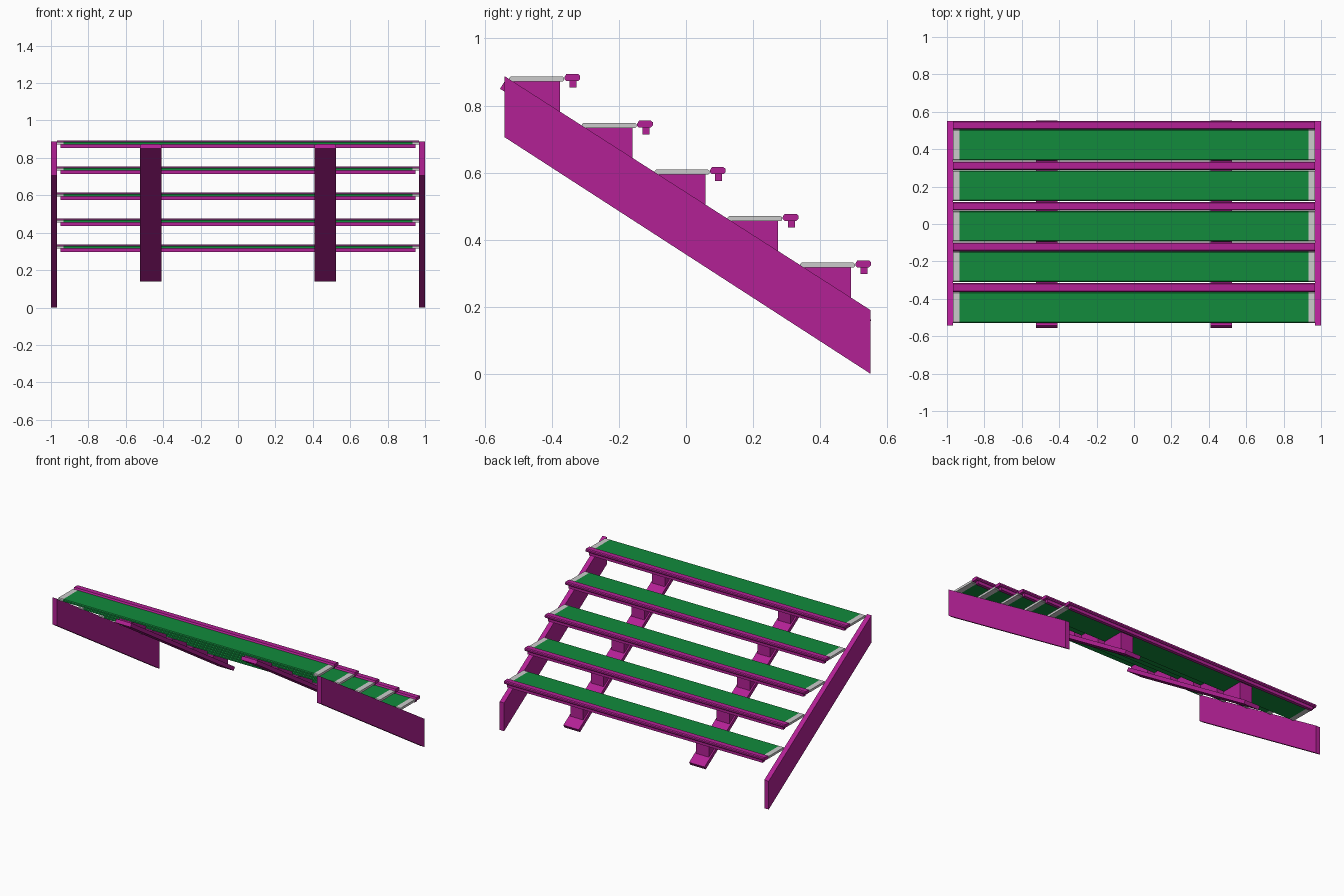
import bpy, bmesh

if "Cube" in bpy.data.objects:
    bpy.data.objects.remove(bpy.data.objects["Cube"])

def material(name, rgb):
    m = bpy.data.materials.new(name)
    m.diffuse_color = (*rgb, 1)
    m.use_nodes = True
    m.node_tree.nodes["Principled BSDF"].inputs["Base Color"].default_value = m.diffuse_color
    return m

MAGENTA = material("painted_magenta", (0.45, 0.015, 0.3))
GREEN = material("green_tread", (0.006, 0.26, 0.045))

def extrude(name, profile, x0, x1, mat=None):
    """Extrude a (y, z) outline from x0 to x1."""
    bm = bmesh.new()
    face = bm.faces.new([bm.verts.new((x0, y, z)) for y, z in profile])
    res = bmesh.ops.extrude_face_region(bm, geom=[face])
    verts = [v for v in res["geom"] if isinstance(v, bmesh.types.BMVert)]
    bmesh.ops.translate(bm, verts=verts, vec=(x1 - x0, 0, 0))
    bmesh.ops.recalc_face_normals(bm, faces=bm.faces)
    me = bpy.data.meshes.new(name)
    bm.to_mesh(me)
    bm.free()
    ob = bpy.data.objects.new(name, me)
    bpy.context.collection.objects.link(ob)
    if mat:
        me.materials.append(mat)
    return ob

def pair(name, profile, x0, x1, mat=None):
    """The same part on the left and on the right."""
    extrude(name + "_right", profile, x0, x1, mat)
    extrude(name + "_left", profile, -x1, -x0, mat)

# Outer stringers
stringer = [(-0.542, 0.706), (-0.542, 0.888), (0.55, 0.19), (0.55, 0.003)]
pair("side_stringer", [(y, z - 0.003) if z < 0.01 else (y, z) for y, z in stringer],
     0.967, 1.0, MAGENTA)

# Inner sloping carrier planks, cut square at the ends
carrier = [(-0.5415, 0.871), (0.553, 0.16), (0.5394, 0.139), (-0.555, 0.85)]
pair("carrier_plank", carrier, 0.41, 0.525, MAGENTA)

def plank_z(y):
    return 0.871 - (y + 0.5415) * 0.6496

# Five steps: tread, end caps, nosing rail and triangular brackets
for i in range(5):
    dy, dz = 0.217 * i, -0.139 * i

    def place(pts):
        return [(y + dy, z + dz) for y, z in pts]

    tread = place([(-0.528, 0.872), (-0.528, 0.882), (-0.523, 0.887),
                   (-0.369, 0.887), (-0.364, 0.883), (-0.364, 0.876), (-0.368, 0.872)])
    extrude(f"tread_{i + 1}", tread, -0.932, 0.932, GREEN)
    pair(f"tread_end_cap_{i + 1}", tread, 0.932, 0.968)

    # Nosing rail with its lower fin
    head = place([(-0.357, 0.873), (-0.363, 0.879), (-0.363, 0.884), (-0.357, 0.894),
                  (-0.322, 0.894), (-0.316, 0.889), (-0.316, 0.879), (-0.322, 0.873)])
    extrude(f"nosing_rail_{i + 1}", head, -0.968, 0.968, MAGENTA)
    fin = place([(-0.347, 0.876), (-0.326, 0.876), (-0.326, 0.853), (-0.347, 0.853)])
    extrude(f"nosing_fin_{i + 1}", fin, -0.95, 0.95, MAGENTA)

    # Wedge between the plank and the tread
    yb, yf, top = -0.53 + dy, -0.376 + dy, 0.873 + dz
    wedge = [(yb, plank_z(yb) - 0.005), (yb, top), (yf, top), (yf, plank_z(yf) - 0.005)]
    pair(f"step_bracket_{i + 1}", wedge, 0.42, 0.515, MAGENTA)
